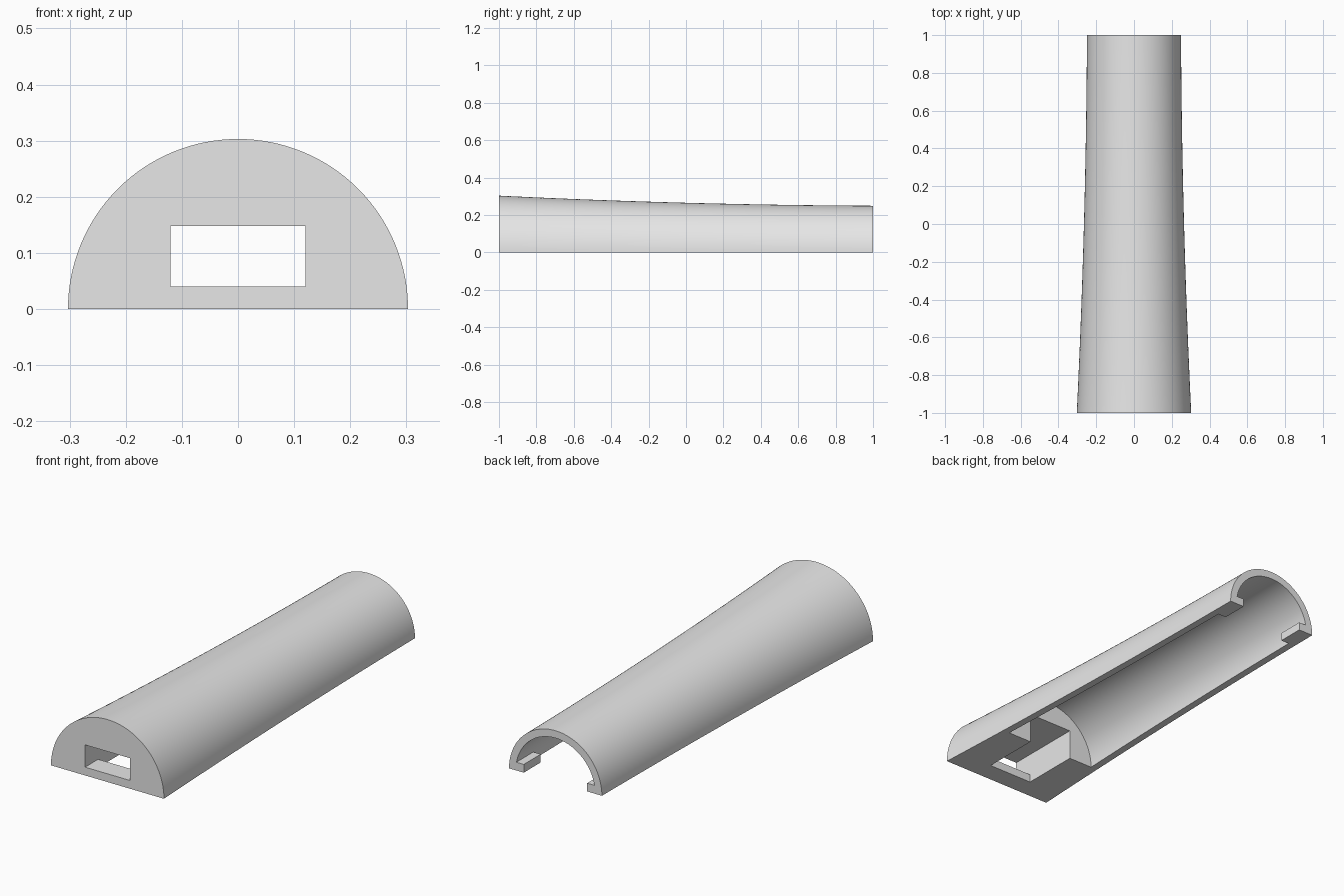
import bpy, bmesh
from math import pi, cos, sin, radians

cube = bpy.data.objects.get("Cube")
if cube:
    bpy.data.objects.remove(cube, do_unlink=True)

grey = bpy.data.materials.new("light_grey")
grey.use_nodes = True
colour = (0.8, 0.8, 0.8, 1)
grey.diffuse_color = colour
grey.node_tree.nodes["Principled BSDF"].inputs["Base Color"].default_value = colour

WALL = 0.036
SEGMENTS = 64


def radius(y):
    """Outer radius, easing from the wide front to the narrow back."""
    return 0.265 - 0.027 * y + 0.011 * y * y


def loft(name, sections):
    """Closed solid through equal-length rings of points."""
    bm = bmesh.new()
    rings = [[bm.verts.new(p) for p in ring] for ring in sections]
    count = len(rings[0])
    for a, b in zip(rings, rings[1:]):
        for i in range(count):
            j = (i + 1) % count
            bm.faces.new((a[i], a[j], b[j], b[i]))
    bm.faces.new(rings[0])
    bm.faces.new(rings[-1])
    bmesh.ops.recalc_face_normals(bm, faces=bm.faces)
    mesh = bpy.data.meshes.new(name)
    bm.to_mesh(mesh)
    bm.free()
    obj = bpy.data.objects.new(name, mesh)
    bpy.context.collection.objects.link(obj)
    mesh.materials.append(grey)
    return obj


def half_round(name, y0, y1, inset=0, drop=0, steps=24):
    """Tapered half cylinder; drop extends it straight down below the floor."""
    sections = []
    for k in range(steps + 1):
        y = y0 + (y1 - y0) * k / steps
        r = radius(y) - inset
        angles = [pi * i / SEGMENTS for i in range(SEGMENTS + 1)]
        ring = [(r * cos(a), y, r * sin(a)) for a in angles]
        if drop:
            ring += [(-r, y, -drop), (r, y, -drop)]
        sections.append(ring)
    return loft(name, sections)


def prism(name, x0, x1, profile):
    """Side profile of (y, z) points extruded along x."""
    return loft(name, [[(x, y, z) for y, z in profile] for x in (x0, x1)])


def subtract(target, cutter):
    cutter.hide_render = True
    mod = target.modifiers.new("cut", "BOOLEAN")
    mod.operation = "DIFFERENCE"
    mod.solver = "EXACT"
    mod.object = cutter
    bpy.context.view_layer.objects.active = target
    bpy.ops.object.modifier_apply(modifier=mod.name)
    bpy.data.objects.remove(cutter, do_unlink=True)


# Solid tapered body
body = half_round("half_round_cover", -1, 1)

# Long hollow, leaving the two small retaining tabs at the back
hollow = half_round("hollow_cutter", -0.61, 1.05, WALL, 0.1)
tab_profile = [(0.87, -0.2), (1.2, -0.2), (1.2, 0.04), (0.87, 0.04)]
for side in (-1, 1):
    subtract(hollow, prism("tab_keeper", side * 0.17, side * 0.4, tab_profile))
subtract(body, hollow)

# Front window running into a pocket that is open underneath
slot_profile = [(-1.1, 0.04), (-0.9, 0.04), (-0.9, -0.1),
                (-0.5, -0.1), (-0.5, 0.148), (-1.1, 0.148)]
subtract(body, prism("slot_cutter", -0.12, 0.12, slot_profile))

# Smooth curved walls with sharp rims
bpy.ops.object.select_all(action="DESELECT")
body.select_set(True)
bpy.context.view_layer.objects.active = body
bpy.ops.object.shade_smooth_by_angle(angle=radians(30))
